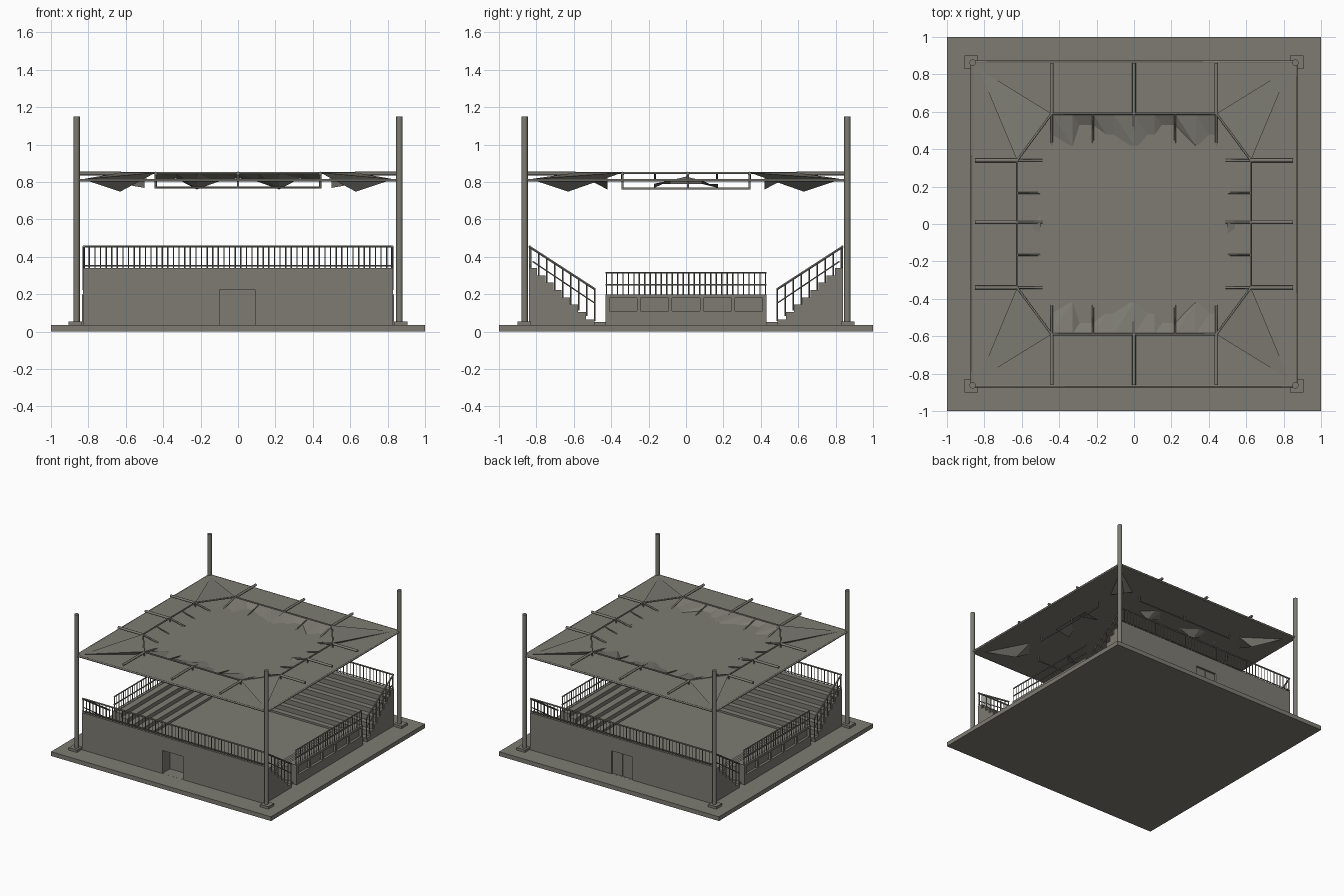
import bpy, bmesh, math
from mathutils import Vector

if "Cube" in bpy.data.objects:
    bpy.data.objects.remove(bpy.data.objects["Cube"])

mat = bpy.data.materials.new("warm grey")
mat.diffuse_color = (0.205, 0.198, 0.17, 1)
mat.use_nodes = True
mat.node_tree.nodes["Principled BSDF"].inputs["Base Color"].default_value = mat.diffuse_color


def finish(name, bm, smooth=False):
    bmesh.ops.recalc_face_normals(bm, faces=bm.faces)
    if smooth:
        for f in bm.faces:
            f.smooth = len(f.verts) == 4
    me = bpy.data.meshes.new(name)
    bm.to_mesh(me)
    bm.free()
    me.materials.append(mat)
    ob = bpy.data.objects.new(name, me)
    bpy.context.collection.objects.link(ob)
    return ob


def box(bm, x0, x1, y0, y1, z0, z1):
    vs = [bm.verts.new((x, y, z)) for z in (z0, z1) for x, y in ((x0, y0), (x1, y0), (x1, y1), (x0, y1))]
    for f in ((0, 3, 2, 1), (4, 5, 6, 7), (0, 1, 5, 4), (1, 2, 6, 5), (2, 3, 7, 6), (3, 0, 4, 7)):
        bm.faces.new([vs[i] for i in f])


def bar(bm, a, b, r, n=6):
    a, b = Vector(a), Vector(b)
    d = b - a
    q = d.to_track_quat('Z', 'Y')
    rings = []
    for p in (a, b):
        rings.append([bm.verts.new(p + q @ Vector((r * math.cos(2 * math.pi * i / n),
                                                   r * math.sin(2 * math.pi * i / n), 0))) for i in range(n)])
    for i in range(n):
        j = (i + 1) % n
        bm.faces.new((rings[0][i], rings[0][j], rings[1][j], rings[1][i]))
    bm.faces.new(rings[0][::-1])
    bm.faces.new(rings[1])


def poly(bm, *pts):
    bm.faces.new([bm.verts.new(p) for p in pts])


def steps(u_out, u_in, z_top, z_low, n):
    """Stepped seating outline in (u, z), from the outer wall inwards."""
    pts = [(u_out, 0.03), (u_out, z_top)]
    du, dz = (u_in - u_out) / n, (z_low - z_top) / (n - 1)
    for i in range(n):
        u = u_out + du * (i + 1)
        pts.append((u, z_top + dz * i))
        pts.append((u, z_top + dz * (i + 1) if i < n - 1 else 0.03))
    return pts


def extrude(name, pts, place, a, b):
    bm = bmesh.new()
    r0 = [bm.verts.new(place(u, z, a)) for u, z in pts]
    r1 = [bm.verts.new(place(u, z, b)) for u, z in pts]
    n = len(pts)
    bm.faces.new(r0)
    bm.faces.new(r1)
    for i in range(n):
        bm.faces.new((r0[i], r0[(i + 1) % n], r1[(i + 1) % n], r1[i]))
    return finish(name, bm)


# ground slab and court
bm = bmesh.new()
box(bm, -1, 1, -1, 1, 0, 0.035)
finish("base_slab", bm)
bm = bmesh.new()
box(bm, -0.8, 0.8, -0.49, 0.49, 0.03, 0.05)
finish("court_floor", bm)

# corner masts with foot plates
bm = bmesh.new()
for sx in (-1, 1):
    for sy in (-1, 1):
        bar(bm, (sx * 0.863, sy * 0.863, 0.03), (sx * 0.863, sy * 0.863, 1.15), 0.017, 12)
finish("masts", bm, True)
bm = bmesh.new()
for sx in (-1, 1):
    for sy in (-1, 1):
        x, y = sx * 0.87, sy * 0.865
        box(bm, x - 0.037, x + 0.037, y - 0.037, y + 0.037, 0.03, 0.055)
finish("mast_feet", bm)

# front and back stands, each with a doorway
cut = bmesh.new()
for s in (-1, 1):
    box(cut, -0.1, 0.09, s * 0.8 - 0.06, s * 0.8 + 0.06, 0.0355, 0.225)
cutter = finish("doorway_cutter", cut)
cutter.hide_render = True
cutter.hide_set(True)
for s, name in ((-1, "front_stand"), (1, "back_stand")):
    ob = extrude(name, steps(0.84, 0.49, 0.34, 0.065, 8), lambda u, z, x: (x, s * u, z), -0.83, 0.83)
    m = ob.modifiers.new("doorway", 'BOOLEAN')
    m.operation = 'DIFFERENCE'
    m.solver = 'EXACT'
    m.object = cutter
bm = bmesh.new()
for x0, x1 in ((-0.098, -0.008), (-0.002, 0.088)):
    box(bm, x0, x1, 0.815, 0.828, 0.036, 0.222)
finish("back_doors", bm)

# side stands with recessed panels between posts
for s, name in ((-1, "left_stand"), (1, "right_stand")):
    extrude(name, steps(0.815, 0.54, 0.195, 0.07, 5), lambda u, z, y: (s * u, y, z), -0.43, 0.43)
bm = bmesh.new()
for s in (-1, 1):
    xa, xb = sorted((s * 0.81, s * 0.835))
    box(bm, xa, xb, -0.43, 0.43, 0.03, 0.11)
    box(bm, xa, xb, -0.43, 0.43, 0.18, 0.198)
    for i in range(6):
        y = -0.42 + 0.168 * i
        box(bm, xa, xb, y - 0.01, y + 0.01, 0.1, 0.19)
finish("side_walls", bm)

# railings along the tops of the stands
bm = bmesh.new()
for s in (-1, 1):
    y = s * 0.835
    bar(bm, (-0.83, y, 0.455), (0.83, y, 0.455), 0.006)
    bar(bm, (-0.83, y, 0.352), (0.83, y, 0.352), 0.004)
    for i in range(56):
        x = -0.825 + 1.65 * i / 55
        bar(bm, (x, y, 0.335), (x, y, 0.455), 0.0035, 4)
    x = s * 0.825
    for z in (0.315, 0.25):
        bar(bm, (x, -0.43, z), (x, 0.43, z), 0.005)
    for i in range(30):
        y = -0.425 + 0.85 * i / 29
        bar(bm, (x, y, 0.19), (x, y, 0.315), 0.0035, 4)
    # sloping rails at the ends of the front and back stands
    for t in (-1, 1):
        xx = t * 0.825
        bar(bm, (xx, s * 0.84, 0.455), (xx, s * 0.485, 0.225), 0.007)
        bar(bm, (xx, s * 0.82, 0.375), (xx, s * 0.485, 0.15), 0.004)
        for i in range(9):
            u = 0.83 - 0.0428 * i
            zt = 0.455 - (0.84 - u) * 0.648
            bar(bm, (xx, s * u, max(0.05, zt - 0.17)), (xx, s * u, zt), 0.005, 4)
finish("railings", bm)

# flat roof sheet with rim tubes
bm = bmesh.new()
box(bm, -0.865, 0.865, -0.865, 0.865, 0.804, 0.816)
finish("roof_sheet", bm)
bm = bmesh.new()
for s in (-1, 1):
    bar(bm, (-0.865, s * 0.865, 0.81), (0.865, s * 0.865, 0.81), 0.008)
    bar(bm, (s * 0.865, -0.865, 0.81), (s * 0.865, 0.865, 0.81), 0.008)
finish("roof_rim", bm, True)

# roof beams, inner ring and lower chords
bm = bmesh.new()
for s in (-1, 1):
    for x in (-0.44, 0, 0.44):
        bar(bm, (x, s * 0.59, 0.845), (x, s * 0.86, 0.845), 0.01, 8)
        bar(bm, (x, s * 0.59, 0.845), (x, s * 0.42, 0.81), 0.007)
        bar(bm, (x, s * 0.59, 0.845), (x, s * 0.59, 0.765), 0.006)
    for y in (-0.34, 0.01, 0.34):
        bar(bm, (s * 0.625, y, 0.845), (s * 0.85, y, 0.845), 0.01, 8)
        bar(bm, (s * 0.625, y, 0.845), (s * 0.49, y, 0.815), 0.007)
        bar(bm, (s * 0.625, y, 0.845), (s * 0.625, y, 0.76), 0.006)
    for c in (-0.22, 0.22):
        bar(bm, (c, s * 0.59, 0.845), (c, s * 0.43, 0.812), 0.005)
        bar(bm, (s * 0.625, c * 0.75, 0.845), (s * 0.5, c * 0.75, 0.812), 0.005)
    bar(bm, (-0.44, s * 0.59, 0.848), (0.44, s * 0.59, 0.848), 0.006)
    bar(bm, (s * 0.625, -0.34, 0.848), (s * 0.625, 0.34, 0.848), 0.006)
    bar(bm, (-0.44, s * 0.59, 0.77), (0.44, s * 0.59, 0.77), 0.005)
    bar(bm, (s * 0.625, -0.34, 0.765), (s * 0.625, 0.34, 0.765), 0.006)
    for t in (-1, 1):
        bar(bm, (s * 0.625, t * 0.34, 0.848), (s * 0.44, t * 0.59, 0.848), 0.006)
finish("roof_beams", bm, True)

# folded corner canopies
bm = bmesh.new()
for sx in (-1, 1):
    for sy in (-1, 1):
        c = (sx * 0.83, sy * 0.83, 0.815)
        a = (sx * 0.625, sy * 0.34, 0.85)
        b = (sx * 0.44, sy * 0.59, 0.85)
        d = (sx * 0.63, sy * 0.63, 0.748)
        for f in ((c, a, b), (c, a, d), (c, b, d), (a, b, d)):
            poly(bm, *f)
bmesh.ops.remove_doubles(bm, verts=bm.verts, dist=0.0001)
finish("corner_canopies", bm)

# folded flaps between the inner ring and the roof opening
bm = bmesh.new()
zs = (0.80, 0.818, 0.76, 0.80, 0.82, 0.80, 0.76, 0.818, 0.80)
for s in (-1, 1):
    for i in range(8):
        c0, c1 = -1 + i / 4, -0.75 + i / 4
        poly(bm, (c0 * 0.44, s * 0.59, 0.847), (c1 * 0.44, s * 0.59, 0.847), (c1 * 0.44, s * 0.42, zs[i + 1]))
        poly(bm, (c0 * 0.44, s * 0.59, 0.847), (c1 * 0.44, s * 0.42, zs[i + 1]), (c0 * 0.44, s * 0.42, zs[i]))
        if 2 <= i <= 5:
            poly(bm, (s * 0.625, c0 * 0.34, 0.79), (s * 0.625, c1 * 0.34, 0.79),
                 (s * 0.5, c1 * 0.34, zs[i + 1] + 0.008), (s * 0.5, c0 * 0.34, zs[i] + 0.008))
finish("roof_flaps", bm)
